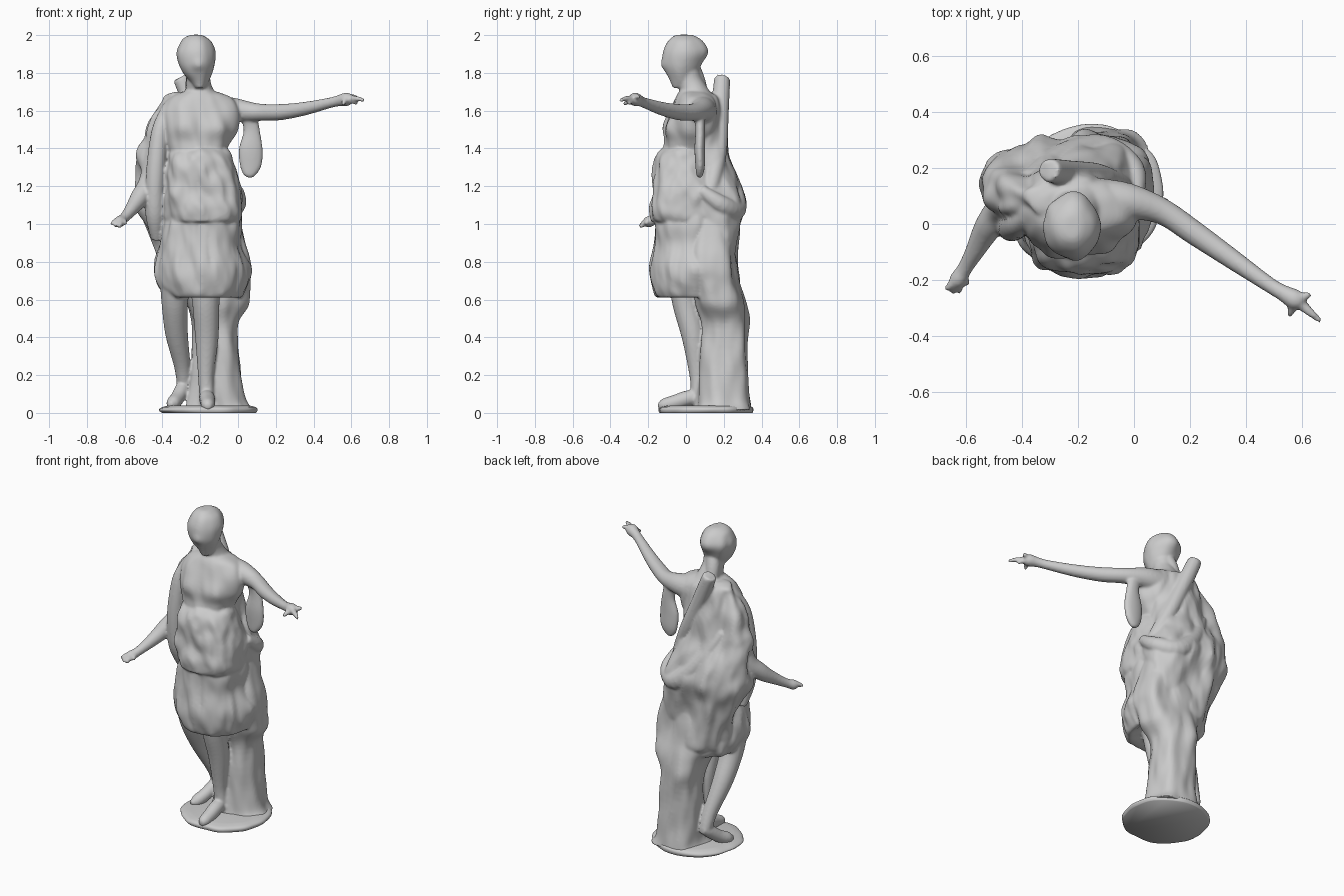
import bpy, bmesh, math
from mathutils import Vector, noise


def resample(rows, n):
    """Catmull-Rom interpolation of parameter rows, n steps per span."""
    out = []
    for i in range(len(rows) - 1):
        p0, p1 = rows[max(i - 1, 0)], rows[i]
        p2, p3 = rows[i + 1], rows[min(i + 2, len(rows) - 1)]
        for s in range(n):
            t = s / n
            out.append([0.5 * (2 * b + (c - a) * t + (2 * a - 5 * b + 4 * c - d) * t * t
                               + (3 * b - a - 3 * c + d) * t ** 3)
                        for a, b, c, d in zip(p0, p1, p2, p3)])
    out.append(list(rows[-1]))
    return out


def skin(name, rings):
    """Bridge closed rings of points into a smooth capped surface."""
    bm = bmesh.new()
    loops = [[bm.verts.new(p) for p in r] for r in rings]
    n = len(loops[0])
    for a, b in zip(loops, loops[1:]):
        for i in range(n):
            j = (i + 1) % n
            bm.faces.new((a[i], a[j], b[j], b[i]))
    bm.faces.new(loops[0])
    bm.faces.new(loops[-1])
    bmesh.ops.recalc_face_normals(bm, faces=bm.faces)
    for f in bm.faces:
        f.smooth = True
    me = bpy.data.meshes.new(name)
    bm.to_mesh(me)
    bm.free()
    ob = bpy.data.objects.new(name, me)
    bpy.context.collection.objects.link(ob)
    return ob


def loft(name, rows, fold=0.0, freq=(9, 9, 3), box=1.0, bumps=(), n=6, seg=72):
    """Rows are (x0, x1, y0, y1, z); fold adds drapery noise, bumps are (x, y, z, radius, height)."""
    rings = []
    for x0, x1, y0, y1, z in resample(rows, n):
        cx, cy, rx, ry = (x0 + x1) / 2, (y0 + y1) / 2, (x1 - x0) / 2, (y1 - y0) / 2
        ring = []
        for i in range(seg):
            a = math.tau * i / seg
            c, s = math.cos(a), math.sin(a)
            d = Vector((math.copysign(abs(c) ** box, c), math.copysign(abs(s) ** box, s), 0))
            p = Vector((cx + rx * d.x, cy + ry * d.y, z))
            k = Vector((p.x * freq[0], p.y * freq[1], p.z * freq[2] + 3 * p.x))
            h = fold * (noise.noise(k) + 0.5 * noise.noise(k * 2.1))
            for bx, by, bz, br, bh in bumps:
                h += bh * math.exp(-(p - Vector((bx, by, bz))).length_squared / br ** 2)
            ring.append(p + d.normalized() * max(h, -0.6 * min(rx, ry)))
        rings.append(ring)
    return skin(name, rings)


def tube(name, rows, ref=(1, 0, 0), n=5, seg=20):
    """Rows are (x, y, z, radius)."""
    pts = resample(rows, n)
    pos = [Vector(p[:3]) for p in pts]
    rings = []
    for i, p in enumerate(pos):
        t = (pos[min(i + 1, len(pos) - 1)] - pos[max(i - 1, 0)]).normalized()
        u = t.cross(Vector(ref)).normalized()
        v = t.cross(u)
        r = max(pts[i][3], 0.002)
        rings.append([p + r * (u * math.cos(math.tau * k / seg) + v * math.sin(math.tau * k / seg))
                      for k in range(seg)])
    return skin(name, rings)


# Head with face, nose and rolled hair
loft("head", [(-.24, -.2, -.04, .02, 2.002), (-.265, -.175, -.07, .05, 1.994), (-.30, -.14, -.10, .085, 1.965),
              (-.325, -.12, -.12, .105, 1.91), (-.315, -.123, -.12, .085, 1.85), (-.29, -.133, -.105, .065, 1.80),
              (-.25, -.15, -.085, .05, 1.755), (-.225, -.175, -.07, .0, 1.72)],
     fold=.01, bumps=[(-.21, -.12, 1.84, .03, .012), (-.22, .1, 1.92, .05, .012)])
tube("neck", [(-.21, .0, 1.84, .065), (-.21, .02, 1.76, .064), (-.205, .04, 1.70, .078), (-.2, .05, 1.64, .12)])
tube("nape_hair", [(-.22, .03, 1.84, .04), (-.235, .06, 1.76, .042), (-.24, .08, 1.68, .04)])

# Tunic bodice, gathered over the belt
loft("bodice", [(-.26, -.14, -.03, .10, 1.71), (-.36, -.04, -.055, .15, 1.67), (-.42, .01, -.085, .17, 1.60),
                (-.42, .0, -.105, .17, 1.51), (-.40, -.035, -.11, .16, 1.44), (-.37, -.06, -.12, .15, 1.38),
                (-.36, -.06, -.11, .15, 1.33)],
     fold=.016, bumps=[(-.29, -.1, 1.51, .06, .024), (-.11, -.1, 1.51, .06, .024)])

# Overfold of the tunic and the skirt below it
loft("tunic_overfold", [(-.35, -.07, -.12, .13, 1.40), (-.37, -.04, -.15, .14, 1.36), (-.39, .0, -.172, .16, 1.27),
                        (-.40, .03, -.178, .2, 1.19), (-.40, .03, -.185, .22, 1.10), (-.395, .025, -.182, .22, 1.04),
                        (-.38, .0, -.16, .2, 1.01), (-.32, -.06, -.08, .15, 1.02)],
     fold=.026, freq=(10, 10, 6), box=.9)
loft("skirt", [(-.37, .0, -.16, .2, 1.10), (-.39, .015, -.17, .22, 1.0), (-.405, .015, -.172, .24, .90),
               (-.43, .045, -.18, .25, .78), (-.43, .045, -.175, .26, .70), (-.395, .025, -.155, .26, .63),
               (-.36, .0, -.12, .24, .61), (-.3, -.06, -.04, .16, .65)],
     fold=.024, freq=(11, 11, 4), box=.9, bumps=[(-.45, .0, .74, .06, .012), (.05, .05, .76, .06, .02)])

# Cloak over the back and the lowered arm
loft("cloak", [(-.32, -.2, .04, .13, 1.70), (-.40, -.12, .01, .17, 1.665), (-.46, -.07, -.02, .19, 1.56),
               (-.515, -.07, -.01, .20, 1.42), (-.54, -.05, .0, .235, 1.32), (-.535, -.01, .0, .285, 1.2),
               (-.54, .02, .0, .31, 1.1), (-.49, .02, .02, .29, .98), (-.45, .015, .04, .275, .88),
               (-.43, .02, .03, .265, .74), (-.40, .0, .02, .25, .66), (-.32, -.05, .08, .2, .63)],
     fold=.04, freq=(8, 8, 3.5), box=.85, n=8, bumps=[(-.54, .08, 1.36, .06, .025)])
tube("cloak_edge", [(-.37, .03, 1.60, .04), (-.41, .0, 1.5, .045), (-.43, -.01, 1.35, .05),
                    (-.44, -.01, 1.2, .05), (-.44, .01, 1.05, .05), (-.43, .05, .92, .03)])
tube("back_fold", [(-.38, .16, 1.42, .03), (-.26, .235, 1.22, .05), (-.12, .26, 1.08, .06),
                   (-.01, .19, 1.1, .05), (.0, .08, 1.18, .03)], ref=(0, 0, 1))

# Hanging sleeve end under the raised arm
loft("hanging_sleeve", [(.0, .1, .04, .1, 1.58), (.03, .115, .05, .1, 1.5), (.005, .13, .045, .1, 1.40),
                        (.01, .125, .05, .1, 1.31), (.03, .095, .055, .09, 1.26), (.055, .075, .065, .08, 1.245)])

# Quiver slung across the back
tube("quiver", [(-.30, .19, 1.77, .035), (-.295, .19, 1.755, .043), (-.22, .18, 1.58, .046), (-.13, .17, 1.38, .046),
                (-.05, .135, 1.2, .042), (-.02, .12, 1.13, .02)])

# Draped tree stump support
loft("stump", [(-.2, .0, .05, .24, 1.08), (-.24, .025, .03, .26, .93), (-.30, .065, .0, .26, .83),
               (-.35, .085, .0, .265, .75), (-.34, .07, .02, .28, .68), (-.28, .05, .04, .31, .58),
               (-.25, .005, .075, .32, .45), (-.245, .01, .075, .33, .22), (-.255, .03, .06, .34, .07),
               (-.28, .07, .05, .345, .015)],
     fold=.022, freq=(8, 8, 3), box=.8, bumps=[(.04, .12, .57, .05, .02), (-.2, .3, .5, .06, .015)])

# Legs and feet: straight weight-bearing leg, trailing bent leg
legs = {
    "standing": ([(-.17, -.01, .72, .085), (-.17, .0, .58, .072), (-.165, .04, .4, .062), (-.17, .06, .2, .042),
                  (-.165, .065, .1, .04), (-.165, .06, .05, .038)],
                 [(-.165, .09, .06, .03), (-.165, .03, .08, .042), (-.16, -.06, .055, .04), (-.16, -.12, .04, .034),
                  (-.16, -.148, .035, .015)]),
    "trailing": ([(-.33, -.02, .72, .085), (-.335, .015, .58, .07), (-.325, .09, .42, .06), (-.295, .17, .25, .044),
                  (-.285, .205, .15, .038), (-.285, .21, .12, .03)],
                 [(-.28, .235, .15, .025), (-.29, .2, .135, .038), (-.32, .13, .08, .038), (-.345, .07, .05, .036),
                  (-.36, .035, .045, .014)])}
for side, (leg, foot) in legs.items():
    tube(side + "_leg", leg)
    tube(side + "_foot", foot)

# Arms: one stretched out sideways, one lowered through the cloak
tube("raised_arm", [(-.12, .08, 1.6, .085), (-.02, .08, 1.602, .066), (.1, .045, 1.592, .047), (.22, -.035, 1.592, .043),
                    (.35, -.125, 1.61, .036), (.48, -.215, 1.64, .028), (.53, -.245, 1.652, .029),
                    (.575, -.27, 1.66, .036), (.6, -.285, 1.66, .024)], ref=(0, 0, 1))
tube("lowered_arm", [(-.41, .06, 1.5, .06), (-.46, .06, 1.24, .06), (-.52, -.01, 1.14, .05), (-.57, -.1, 1.07, .034),
                     (-.605, -.16, 1.03, .027), (-.63, -.2, 1.01, .03), (-.64, -.215, 1.0, .02)])

# Fingers
hands = {"raised": ((.575, -.27, 1.66), (0, 0, 1),
                    [(.668, -.348, 1.655), (.63, -.305, 1.635), (.632, -.25, 1.672), (.555, -.33, 1.632)]),
         "lowered": ((-.62, -.185, 1.018), (1, 0, 0),
                     [(-.673, -.235, 1.0), (-.65, -.245, .988), (-.625, -.245, .982), (-.59, -.215, 1.0)])}
for side, (palm, ref, tips) in hands.items():
    for i, tip in enumerate(tips):
        a, b = Vector(palm), Vector(tip)
        m = a.lerp(b, .55) + Vector((0, 0, .006))
        tube(f"{side}_finger_{i + 1}", [(*a, .022), (*m, .016), (*b, .009)], ref=ref, seg=10)

# Fuse all carved parts into one continuous stone surface
parts = list(bpy.context.collection.objects)
for ob in parts:
    ob.select_set(True)
bpy.context.view_layer.objects.active = parts[0]
bpy.ops.object.join()
figure = bpy.context.object
figure.name = "draped_figure"
fuse = figure.modifiers.new("fuse", 'REMESH')
fuse.mode = 'VOXEL'
fuse.voxel_size = 0.008
fuse.use_smooth_shade = True
soften = figure.modifiers.new("soften", 'SMOOTH')
soften.factor = 0.5
soften.iterations = 4

# Ground slab
loft("base", [(-.40, .09, -.145, .345, .0), (-.42, .1, -.15, .35, .015), (-.40, .09, -.14, .345, .03),
              (-.36, .05, -.1, .32, .04)], fold=.014, freq=(6, 6, 1), box=.95, n=3)
